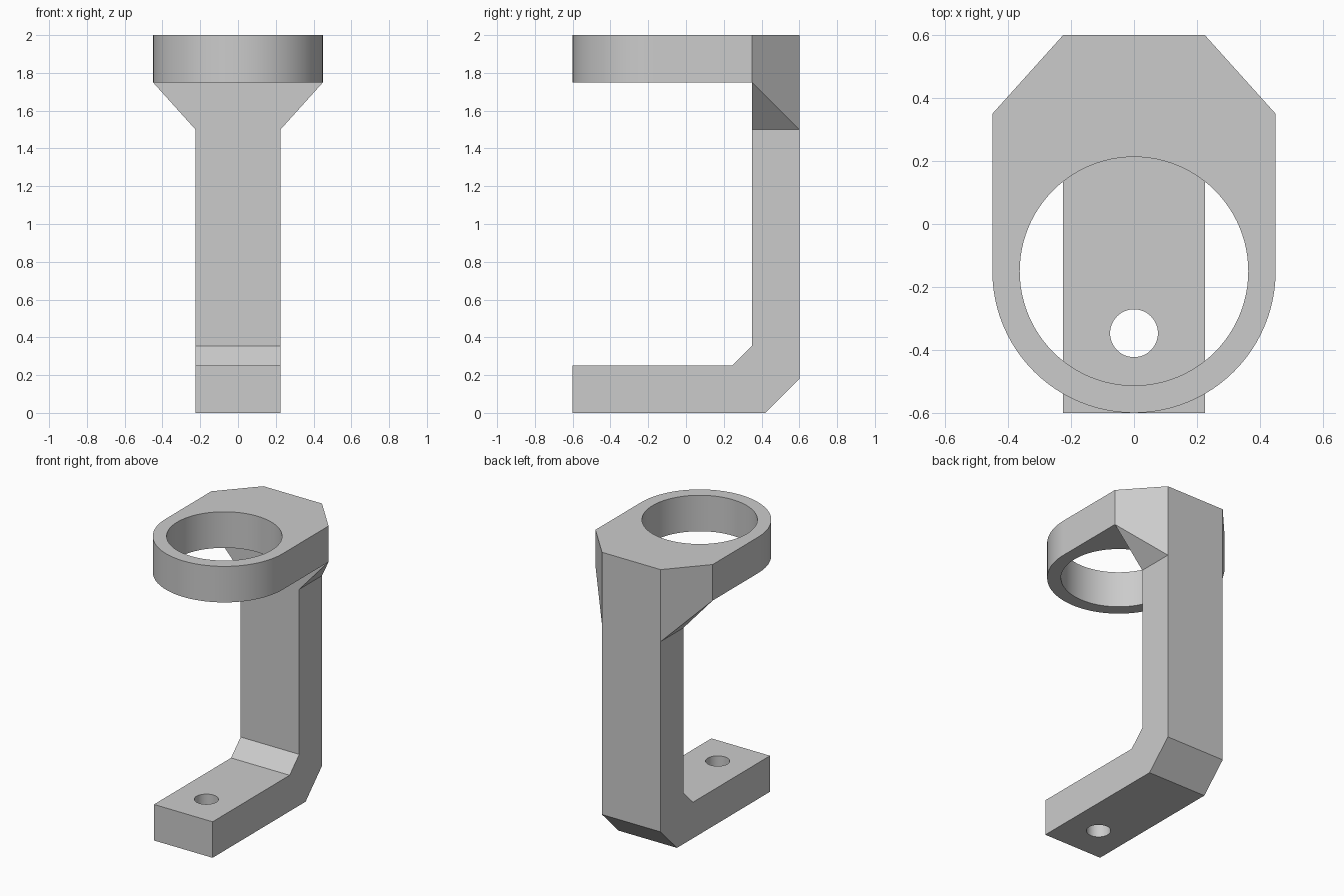
import bpy, bmesh, math
from mathutils import Matrix, Vector

cube = bpy.data.objects.get("Cube")
if cube:
    bpy.data.objects.remove(cube, do_unlink=True)

HALF, WIDE = 0.225, 0.45         # half widths of the post and the head
BACK, INNER = 0.6, 0.35          # back and front planes of the post
TOP, UNDER = 2.0, 1.75           # head plate
RING_Y = -0.15

grey = bpy.data.materials.new("plain grey")
grey.use_nodes = True
grey.diffuse_color = (0.6, 0.6, 0.6, 1)
grey.node_tree.nodes["Principled BSDF"].inputs["Base Color"].default_value = grey.diffuse_color


def add_object(name, bm):
    bmesh.ops.recalc_face_normals(bm, faces=bm.faces)
    mesh = bpy.data.meshes.new(name)
    bm.to_mesh(mesh)
    bm.free()
    mesh.materials.append(grey)
    obj = bpy.data.objects.new(name, mesh)
    bpy.context.collection.objects.link(obj)
    return obj


def extrude(name, points, direction):
    bm = bmesh.new()
    face = bm.faces.new([bm.verts.new(p) for p in points])
    out = bmesh.ops.extrude_face_region(bm, geom=[face])
    moved = [v for v in out["geom"] if isinstance(v, bmesh.types.BMVert)]
    bmesh.ops.translate(bm, vec=Vector(direction), verts=moved)
    return add_object(name, bm)


def cylinder(name, radius, y, low, high, sides):
    bm = bmesh.new()
    bmesh.ops.create_cone(bm, cap_ends=True, segments=sides, radius1=radius,
                          radius2=radius, depth=high - low,
                          matrix=Matrix.Translation((0, y, (low + high) / 2)))
    return add_object(name, bm)


def combine(target, other, operation):
    mod = target.modifiers.new(operation.lower(), "BOOLEAN")
    mod.operation, mod.solver, mod.object = operation, "EXACT", other
    bpy.context.view_layer.objects.active = target
    bpy.ops.object.modifier_apply(modifier=mod.name)
    bpy.data.objects.remove(other, do_unlink=True)


# Foot and upright post, from one side profile
profile = [(-0.6, 0), (0.42, 0), (BACK, 0.18), (BACK, UNDER), (INNER, UNDER),
           (INNER, 0.355), (0.245, 0.25), (-0.6, 0.25)]
bracket = extrude("bracket", [(-HALF, y, z) for y, z in profile], (2 * HALF, 0, 0))

# Head plate with chamfered back corners and a rounded front
outline = [(WIDE, INNER), (HALF, BACK), (-HALF, BACK), (-WIDE, INNER)]
outline += [(-WIDE * math.cos(math.pi * i / 48),
             RING_Y - WIDE * math.sin(math.pi * i / 48)) for i in range(49)]
head = extrude("head", [(x, y, UNDER) for x, y in outline], (0, 0, TOP - UNDER))

# Flared gusset joining the post to the head
bm = bmesh.new()
for s in (-1, 1):
    for p in ((HALF, BACK, 1.5), (HALF, INNER, 1.5),
              (WIDE, INNER, UNDER), (HALF, BACK, UNDER)):
        bm.verts.new((s * p[0], p[1], p[2]))
bmesh.ops.convex_hull(bm, input=bm.verts)
gusset = add_object("gusset", bm)

combine(bracket, gusset, "UNION")
combine(bracket, head, "UNION")

# Large ring opening and small screw hole
combine(bracket, cylinder("ring_cutter", 0.363, RING_Y, 1.6, 2.1, 96), "DIFFERENCE")
combine(bracket, cylinder("screw_cutter", 0.076, -0.347, -0.1, 0.4, 48), "DIFFERENCE")

# Merge coplanar faces, then smooth only the curved walls
bm = bmesh.new()
bm.from_mesh(bracket.data)
bmesh.ops.remove_doubles(bm, verts=bm.verts, dist=0.0005)
bmesh.ops.dissolve_limit(bm, angle_limit=math.radians(0.5), verts=bm.verts, edges=bm.edges)
bm.to_mesh(bracket.data)
bm.free()
bracket.select_set(True)
bpy.context.view_layer.objects.active = bracket
bpy.ops.object.shade_smooth_by_angle(angle=math.radians(20))
